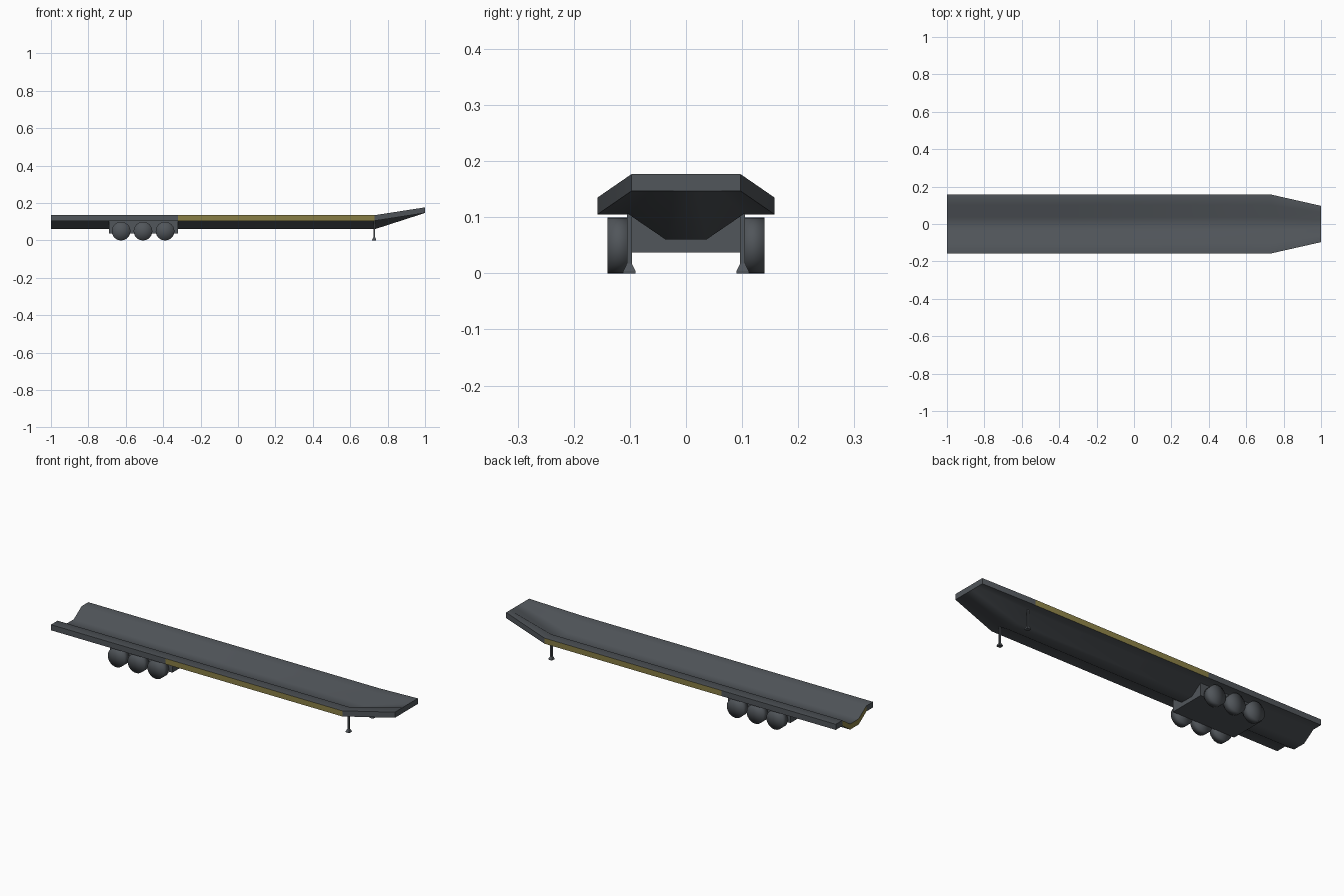
import bpy, bmesh, math
from mathutils import Matrix

if "Cube" in bpy.data.objects:
    bpy.data.objects.remove(bpy.data.objects["Cube"])


def material(name, rgb):
    m = bpy.data.materials.new(name)
    m.diffuse_color = (*rgb, 1)
    m.use_nodes = True
    m.node_tree.nodes["Principled BSDF"].inputs["Base Color"].default_value = m.diffuse_color
    return m


GREY = material("steel grey", (0.082, 0.092, 0.103))
YELLOW = material("marking yellow", (0.25, 0.21, 0.06))


def finish(bm, name, mats, smooth=None):
    bmesh.ops.recalc_face_normals(bm, faces=bm.faces)
    me = bpy.data.meshes.new(name)
    bm.to_mesh(me)
    bm.free()
    ob = bpy.data.objects.new(name, me)
    bpy.context.collection.objects.link(ob)
    for m in mats:
        me.materials.append(m)
    if smooth is not None:
        bpy.ops.object.select_all(action='DESELECT')
        ob.select_set(True)
        bpy.context.view_layer.objects.active = ob
        bpy.ops.object.shade_smooth_by_angle(angle=math.radians(smooth))
    return ob


# Trough-shaped bed: cross-sections lofted along x, flat at the raised nose
LIP, THICK = 0.105, 0.03
half = [(0.158, LIP), (0.102, LIP), (0.036, 0.06)]
nose = [(0.097, 0.147), (0.063, 0.147), (0.022, 0.147)]


def section(bm, x, pts):
    line = [(-y, z) for y, z in pts] + [(y, z) for y, z in reversed(pts)]
    low = [bm.verts.new((x, y, z)) for y, z in line]
    top = [bm.verts.new((x, y, z + THICK)) for y, z in line]
    return low, top


bm = bmesh.new()
rows = [section(bm, x, p) for x, p in
        ((-1, half), (-0.32, half), (0.73, half), (1, nose))]
for s, ((la, ta), (lb, tb)) in enumerate(zip(rows, rows[1:])):
    for i in range(5):
        bm.faces.new((la[i], la[i + 1], lb[i + 1], lb[i]))
        bm.faces.new((ta[i], ta[i + 1], tb[i + 1], tb[i]))
    for i in (0, 5):  # outer rims, yellow along the middle stretch
        f = bm.faces.new((la[i], lb[i], tb[i], ta[i]))
        f.material_index = 1 if s == 1 else 0
for e in (0, -1):  # end faces, yellow in the rear channel
    low, top = rows[e]
    for i in range(5):
        f = bm.faces.new((low[i], low[i + 1], top[i + 1], top[i]))
        f.material_index = 1 if e == 0 and 1 <= i <= 3 else 0
finish(bm, "trailer_bed", [GREY, YELLOW], 40)

# Axle housing shaped to fit under the trough
bm = bmesh.new()
prof = [(-0.1, 0.037), (0.1, 0.037), (0.1, 0.11), (0.036, 0.066),
        (-0.036, 0.066), (-0.1, 0.11)]
face = bm.faces.new([bm.verts.new((-0.69, y, z)) for y, z in prof])
ext = bmesh.ops.extrude_face_region(bm, geom=[face])
for v in ext["geom"]:
    if isinstance(v, bmesh.types.BMVert):
        v.co.x = -0.32
finish(bm, "axle_housing", [GREY])

# Three wheels per side, softly shaded all over
for side, label in ((-1, "right"), (1, "left")):
    for n, x in enumerate((-0.625, -0.508, -0.39)):
        bm = bmesh.new()
        bmesh.ops.create_cone(
            bm, cap_ends=True, cap_tris=True, segments=24, radius1=0.05,
            radius2=0.05, depth=0.041,
            matrix=Matrix.Translation((x, side * 0.1195, 0.05))
            @ Matrix.Rotation(math.pi / 2, 4, 'X'))
        finish(bm, f"{label}_wheel_{n + 1}", [GREY], 180)

    # Landing leg: slim post on a flared foot
    bm = bmesh.new()
    bmesh.ops.create_cube(
        bm, size=1, matrix=Matrix.Translation((0.728, side * 0.101, 0.06))
        @ Matrix.Diagonal((0.009, 0.009, 0.095, 1)))
    bmesh.ops.create_cone(
        bm, cap_ends=True, segments=4, radius1=0.0155, radius2=0.006,
        depth=0.014, matrix=Matrix.Translation((0.728, side * 0.101, 0.011))
        @ Matrix.Rotation(math.pi / 4, 4, 'Z'))
    bmesh.ops.create_cube(
        bm, size=1, matrix=Matrix.Translation((0.728, side * 0.101, 0.002))
        @ Matrix.Diagonal((0.022, 0.022, 0.004, 1)))
    finish(bm, f"{label}_landing_leg", [GREY])
